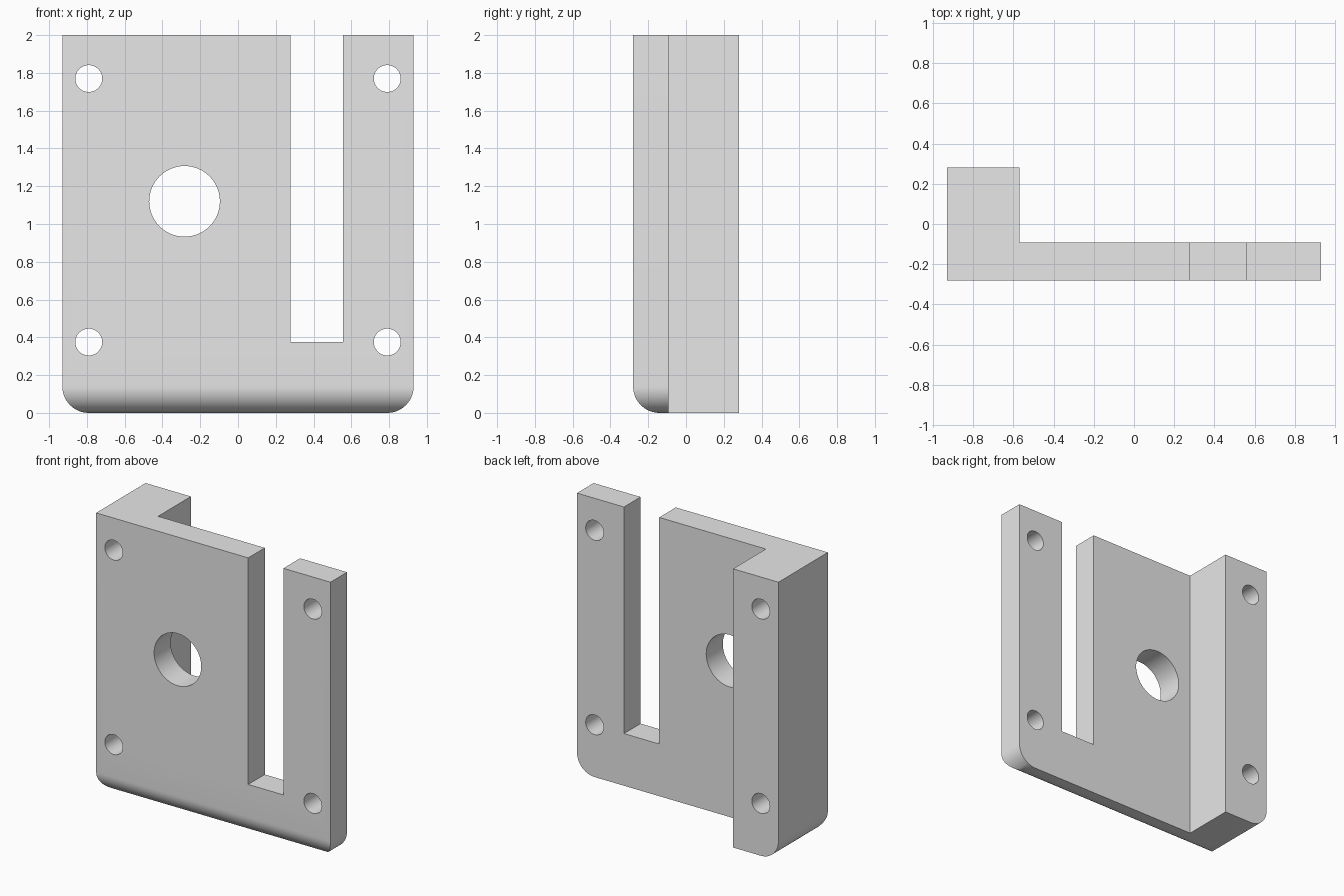
import bpy, bmesh, math
from mathutils import Matrix

cube = bpy.data.objects.get("Cube")
if cube:
    bpy.data.objects.remove(cube, do_unlink=True)

# Overall sizes
HALF_W, HALF_D, HEIGHT = 0.93, 0.28, 2.0
PLATE_BACK = -0.092
FLANGE_IN = -0.57
CORNER = 0.14

grey = bpy.data.materials.new("light_grey")
grey.use_nodes = True
grey.diffuse_color = (0.8, 0.8, 0.8, 1)
grey.node_tree.nodes["Principled BSDF"].inputs["Base Color"].default_value = (0.8, 0.8, 0.8, 1)


def add_object(name, bm):
    bmesh.ops.recalc_face_normals(bm, faces=bm.faces)
    mesh = bpy.data.meshes.new(name)
    bm.to_mesh(mesh)
    bm.free()
    mesh.materials.append(grey)
    obj = bpy.data.objects.new(name, mesh)
    bpy.context.collection.objects.link(obj)
    return obj


# L-shaped bracket: section extruded upward, lower outer corners rounded
bm = bmesh.new()
section = [(-HALF_W, -HALF_D), (HALF_W, -HALF_D), (HALF_W, PLATE_BACK),
           (FLANGE_IN, PLATE_BACK), (FLANGE_IN, HALF_D), (-HALF_W, HALF_D)]
base = bm.faces.new([bm.verts.new((x, y, 0)) for x, y in section])
top = bmesh.ops.extrude_face_region(bm, geom=[base])["geom"]
bmesh.ops.translate(bm, vec=(0, 0, HEIGHT),
                    verts=[v for v in top if isinstance(v, bmesh.types.BMVert)])
corners = [e for e in bm.edges
           if all(abs(abs(v.co.x) - HALF_W) < 1e-4 and v.co.z < 1e-4 for v in e.verts)]
bmesh.ops.bevel(bm, geom=corners, offset=CORNER, segments=14, profile=0.5, affect='EDGES')
bracket = add_object("bracket", bm)

# Cutters: round holes through the depth and a slot open at the top
cutters = []


def hole(name, x, z, radius):
    bm = bmesh.new()
    place = Matrix.Translation((x, 0, z)) @ Matrix.Rotation(math.pi / 2, 4, 'X')
    bmesh.ops.create_cone(bm, cap_ends=True, segments=64, radius1=radius,
                          radius2=radius, depth=1, matrix=place)
    cutters.append(add_object(name, bm))


hole("centre_hole_cutter", -0.283, 1.12, 0.187)
for side, x in (("right", -0.79), ("left", 0.79)):
    for level, z in (("lower", 0.375), ("upper", 1.77)):
        hole(f"{level}_{side}_hole_cutter", x, z, 0.071)

bm = bmesh.new()
SLOT_L, SLOT_R, SLOT_Z, SLOT_TOP = 0.277, 0.557, 0.374, 2.2
bmesh.ops.create_cube(bm, size=1, matrix=Matrix.Translation(
    ((SLOT_L + SLOT_R) / 2, 0, (SLOT_Z + SLOT_TOP) / 2))
    @ Matrix.Diagonal((SLOT_R - SLOT_L, 1, SLOT_TOP - SLOT_Z, 1)))
cutters.append(add_object("slot_cutter", bm))

for cutter in cutters:
    cutter.hide_render = True
    cutter.display_type = 'WIRE'
    mod = bracket.modifiers.new(cutter.name, 'BOOLEAN')
    mod.operation = 'DIFFERENCE'
    mod.solver = 'EXACT'
    mod.object = cutter

# Apply the cuts, then remove the cutters
bpy.ops.object.select_all(action='DESELECT')
bracket.select_set(True)
bpy.context.view_layer.objects.active = bracket
for mod in list(bracket.modifiers):
    bpy.ops.object.modifier_apply(modifier=mod.name)
for cutter in cutters:
    bpy.data.objects.remove(cutter, do_unlink=True)
bpy.ops.object.shade_smooth_by_angle(angle=math.radians(30))
